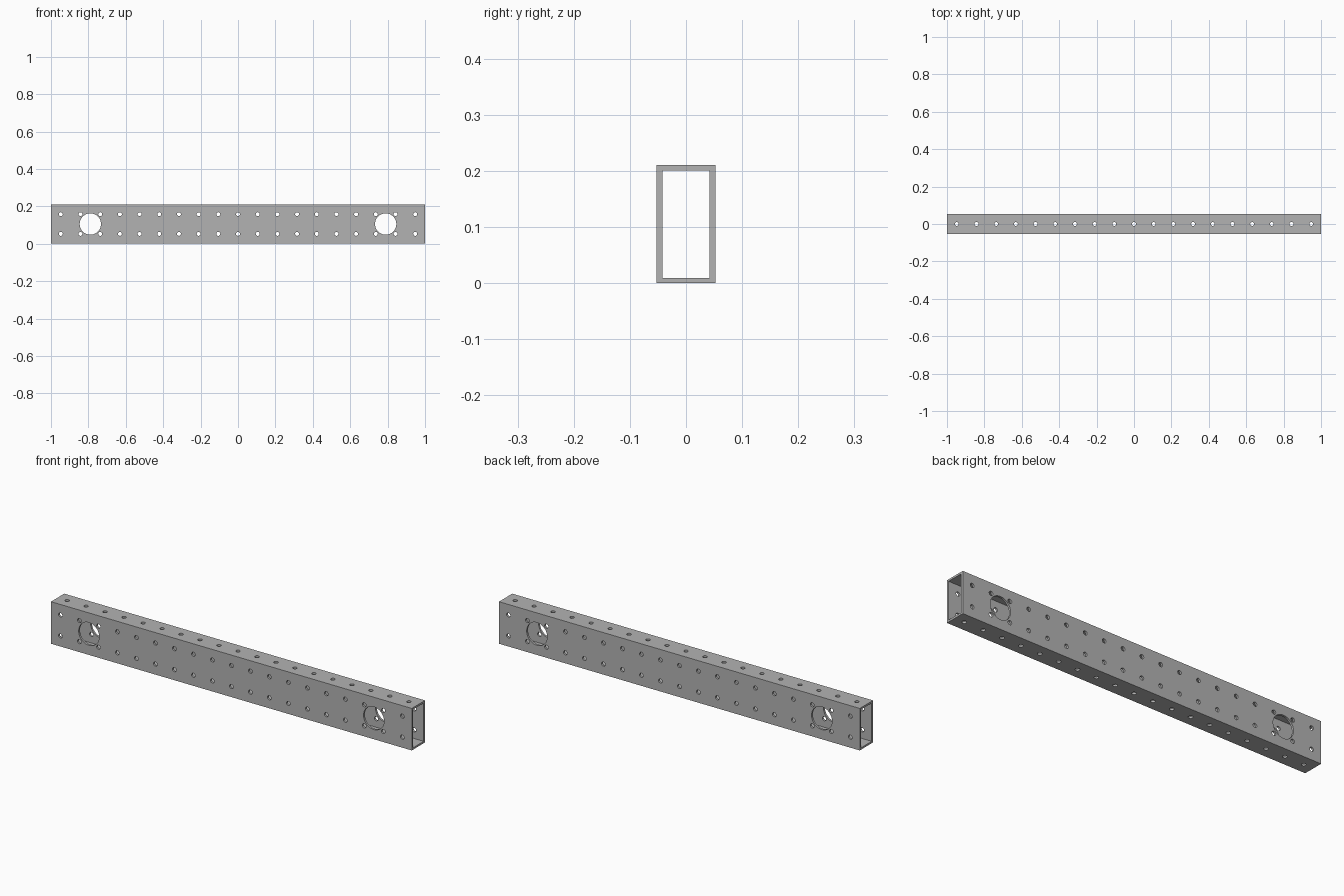
import bpy
import bmesh
from math import radians
from mathutils import Matrix, Vector

cube = bpy.data.objects.get("Cube")
if cube:
    bpy.data.objects.remove(cube, do_unlink=True)

PITCH = 2 / 19            # hole spacing
LENGTH, DEPTH, HEIGHT = 2.0, PITCH, 2 * PITCH
SIDE_WALL, TOP_WALL = 0.0105, 0.0095
SMALL_R, LARGE_R = 0.0105, 0.057

metal = bpy.data.materials.new("grey metal")
metal.use_nodes = True
grey = (0.45, 0.45, 0.45, 1)
metal.diffuse_color = grey
metal.node_tree.nodes["Principled BSDF"].inputs["Base Color"].default_value = grey


def make_object(name, bm):
    bmesh.ops.recalc_face_normals(bm, faces=bm.faces)
    mesh = bpy.data.meshes.new(name)
    bm.to_mesh(mesh)
    bm.free()
    mesh.materials.append(metal)
    obj = bpy.data.objects.new(name, mesh)
    bpy.context.collection.objects.link(obj)
    return obj


def add_pin(bm, centre, radius, axis, segments):
    """Long cylinder along Y or Z that cuts both opposite walls."""
    turn = Matrix.Rotation(radians(90), 4, "X") if axis == "Y" else Matrix()
    bmesh.ops.create_cone(bm, cap_ends=True, segments=segments, radius1=radius,
                          radius2=radius, depth=0.4,
                          matrix=Matrix.Translation(centre) @ turn)


# Hollow rectangular tube: ring profile extruded along its length
bm = bmesh.new()


def rectangle(half_y, half_z):
    corners = [(-1, -1), (1, -1), (1, 1), (-1, 1)]
    return [bm.verts.new((-LENGTH / 2, a * half_y, HEIGHT / 2 + b * half_z))
            for a, b in corners]


outer = rectangle(DEPTH / 2, HEIGHT / 2)
inner = rectangle(DEPTH / 2 - SIDE_WALL, HEIGHT / 2 - TOP_WALL)
ring = []
for i in range(4):
    j = (i + 1) % 4
    ring.append(bm.faces.new((outer[i], outer[j], inner[j], inner[i])))
result = bmesh.ops.extrude_face_region(bm, geom=ring, use_keep_orig=True)
moved = [v for v in result["geom"] if isinstance(v, bmesh.types.BMVert)]
bmesh.ops.translate(bm, verts=moved, vec=Vector((LENGTH, 0, 0)))
tube = make_object("perforated_tube", bm)

# Front-to-back holes: two rows of small ones and a large one near each end
side = bmesh.new()
for k in range(-9, 10):
    for row in (0.5, 1.5):
        add_pin(side, (k * PITCH, 0, row * PITCH), SMALL_R, "Y", 24)
for x in (-7.5, 7.5):
    add_pin(side, (x * PITCH, 0, PITCH), LARGE_R, "Y", 48)

# Top-to-bottom holes: one centred row
vertical = bmesh.new()
for k in range(-9, 10):
    add_pin(vertical, (k * PITCH, 0, PITCH), SMALL_R, "Z", 24)

# Drill the tube, then discard the cutters
bpy.context.view_layer.objects.active = tube
for name, cutter_bm in (("side_drill", side), ("vertical_drill", vertical)):
    cutter = make_object(name, cutter_bm)
    cutter.hide_render = True
    drill = tube.modifiers.new(name, "BOOLEAN")
    drill.operation = "DIFFERENCE"
    drill.solver = "EXACT"
    drill.object = cutter
    bpy.ops.object.modifier_apply(modifier=drill.name)
    bpy.data.objects.remove(cutter, do_unlink=True)

# Smooth hole walls, sharp edges elsewhere
bpy.ops.object.select_all(action="DESELECT")
tube.select_set(True)
bpy.ops.object.shade_smooth_by_angle(angle=radians(30))
